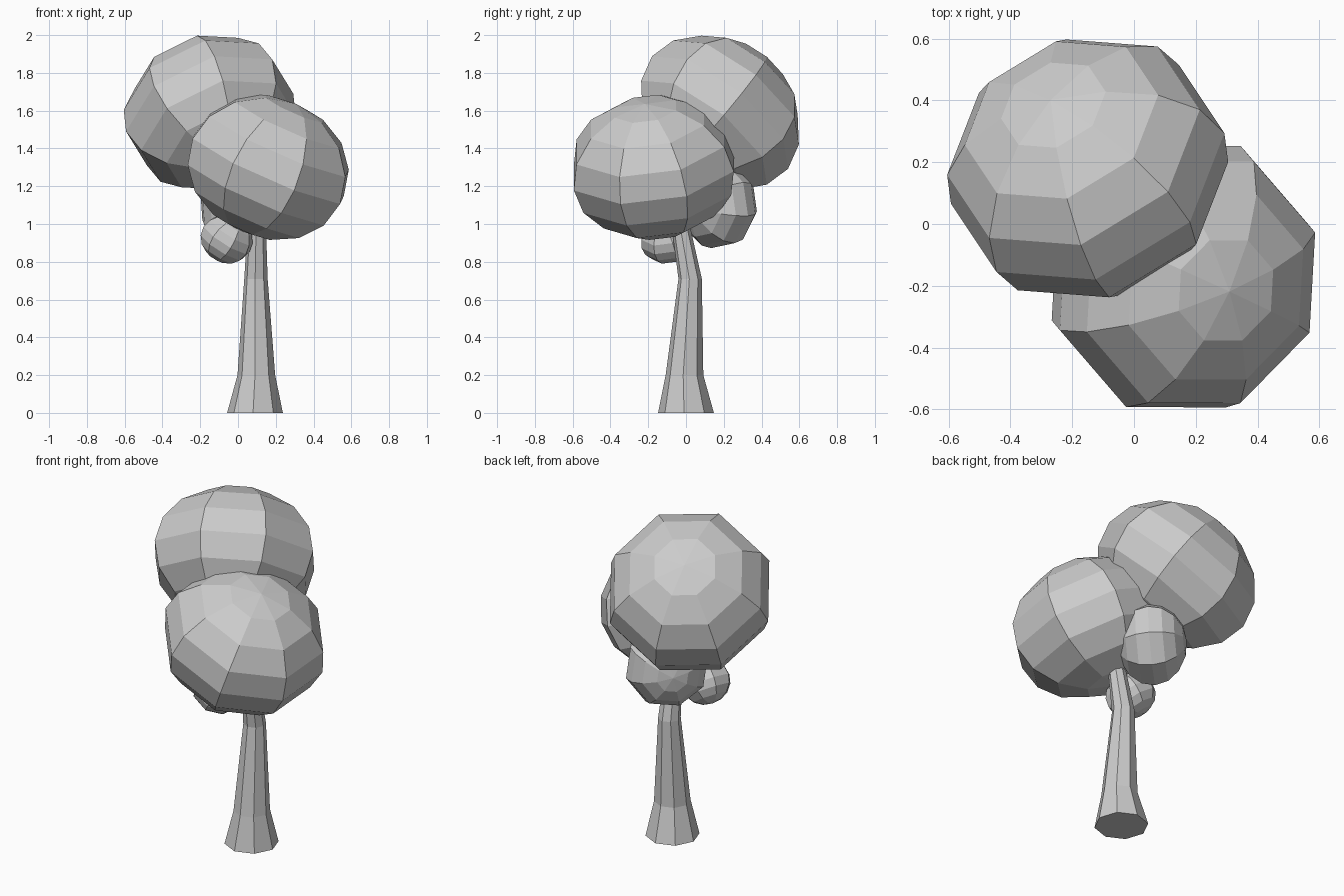
import bpy, bmesh, math
from mathutils import Vector, Matrix

if "Cube" in bpy.data.objects:
    bpy.data.objects.remove(bpy.data.objects["Cube"])


def finish(name, bm):
    bmesh.ops.recalc_face_normals(bm, faces=bm.faces)
    mesh = bpy.data.meshes.new(name)
    bm.to_mesh(mesh)
    bm.free()
    obj = bpy.data.objects.new(name, mesh)
    bpy.context.collection.objects.link(obj)
    return obj


def foliage(name, center, axis, radius, half_depth, ref, spin):
    """Flattened 8x8 ball; pole along axis, first meridian spun from ref."""
    w = Vector(axis).normalized()
    u = Vector(ref)
    u = (u - w * u.dot(w)).normalized()
    v = w.cross(u)
    frame = Matrix((u, v, w)).transposed().to_4x4()
    matrix = (Matrix.Translation(center) @ frame
              @ Matrix.Rotation(math.radians(spin), 4, 'Z')
              @ Matrix.Diagonal((radius, radius, half_depth, 1)))
    bm = bmesh.new()
    bmesh.ops.create_uvsphere(bm, u_segments=8, v_segments=8, radius=1,
                              matrix=matrix)
    return finish(name, bm)


# Trunk: octagonal rings (x, y, z, radius), flared foot and bent top
bm = bmesh.new()
rings = []
for x, y, z, r in [(0.09, 0, 0, 0.148), (0.097, -0.008, 0.2, 0.1),
                   (0.095, 0.022, 0.71, 0.062), (0.1, -0.035, 1.03, 0.047)]:
    angles = [math.radians(86 + 45 * i) for i in range(8)]
    rings.append([bm.verts.new((x + r * math.cos(a), y + r * math.sin(a), z))
                  for a in angles])
for lower, upper in zip(rings, rings[1:]):
    for i in range(8):
        j = (i + 1) % 8
        bm.faces.new((lower[i], lower[j], upper[j], upper[i]))
bm.faces.new(rings[0][::-1])
bm.faces.new(rings[-1])
finish("trunk", bm)

# Foliage clumps
foliage("upper_foliage", (-0.15, 0.18, 1.59), (-0.32, 0.59, 0.74),
        0.468, 0.375, (-1, -1, 0), 14)
foliage("front_foliage", (0.16, -0.17, 1.30), (0.4, -0.13, 0.9),
        0.462, 0.37, (1, 0, 0), 19)
foliage("back_foliage", (0.01, 0.165, 1.10), (-0.7, 0.7, 0.05),
        0.235, 0.19, (-1, -1, 0), 14)
foliage("small_foliage", (-0.06, -0.10, 0.92), (0.5, -0.2, 0.8),
        0.145, 0.125, (1, 0, 0), 10)
